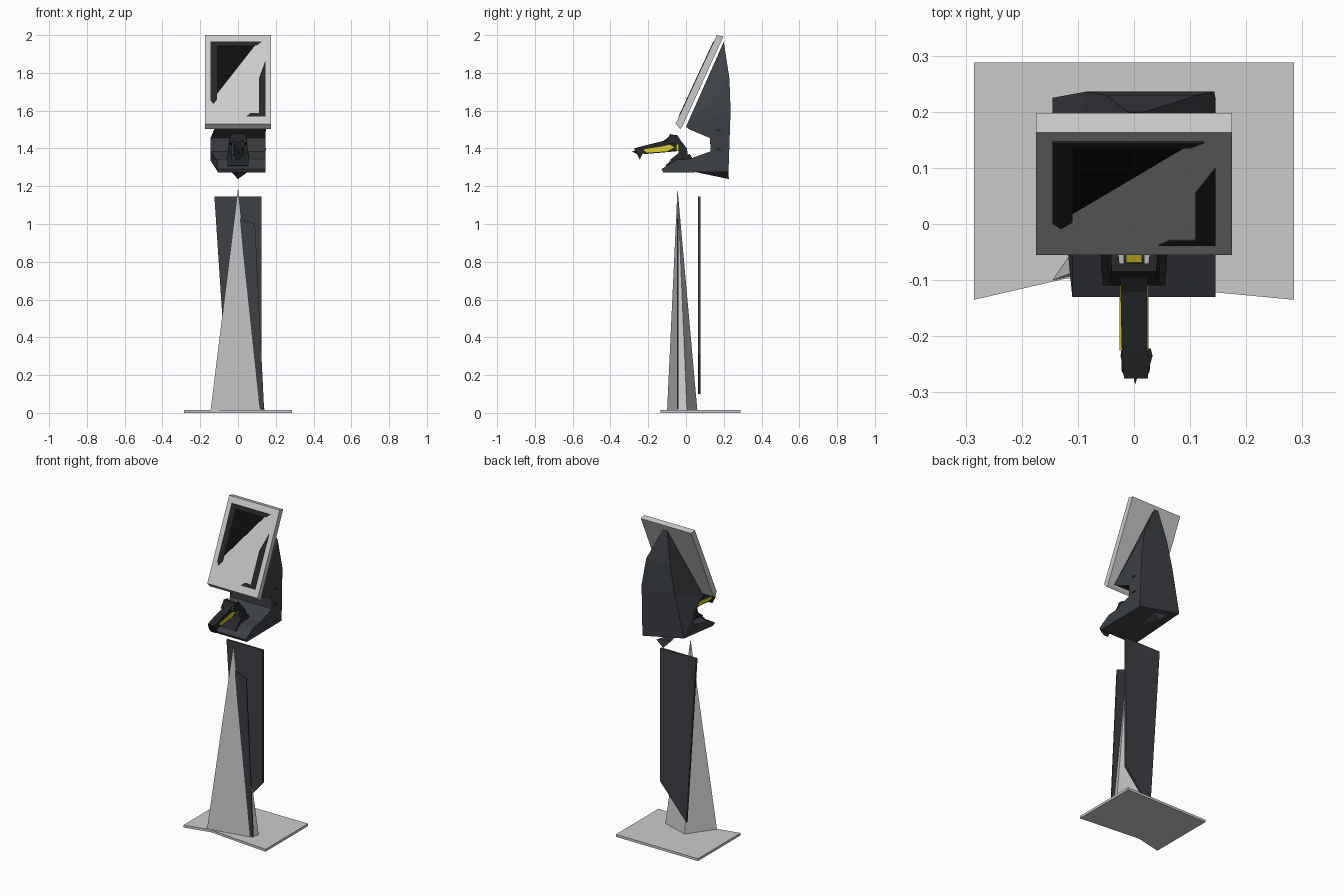
import bpy, bmesh
from mathutils import Vector
from mathutils.geometry import tessellate_polygon


def material(name, rgb):
    m = bpy.data.materials.new(name)
    m.diffuse_color = (*rgb, 1)
    return m


DARK = material("dark_shell", (0.045, 0.05, 0.058))
BLACK = material("black_plastic", (0.018, 0.02, 0.021))
SCREEN = material("screen_black", (0.004, 0.004, 0.004))
YELLOW = material("yellow_trim", (0.75, 0.6, 0.02))
WHITE = material("white_trim", (0.95, 0.95, 0.95))


def finish(name, verts, faces, mat):
    bm = bmesh.new()
    vs = [bm.verts.new(v) for v in verts]
    for f in faces:
        bm.faces.new([vs[i] for i in f])
    bmesh.ops.recalc_face_normals(bm, faces=bm.faces)
    me = bpy.data.meshes.new(name)
    bm.to_mesh(me)
    bm.free()
    ob = bpy.data.objects.new(name, me)
    bpy.context.collection.objects.link(ob)
    if mat:
        me.materials.append(mat)
    return ob


def bridge(name, a, b, flat, mat=None):
    """Join two matching outlines; caps are cut from the flat outline."""
    n = len(a)
    caps = tessellate_polygon([[Vector((p[0], p[1], 0)) for p in flat]])
    faces = [(i, (i + 1) % n, n + (i + 1) % n, n + i) for i in range(n)]
    faces += [tuple(c) for c in caps] + [tuple(n + i for i in c) for c in caps]
    return finish(name, list(a) + list(b), faces, mat)


def loft_x(name, pts, mat=None):
    """Side profile of (y, z, left x, right x[, left z])."""
    left = [(p[2], p[0], p[4] if len(p) > 4 else p[1]) for p in pts]
    return bridge(name, left, [(p[3], p[0], p[1]) for p in pts], pts, mat)


def prism_x(name, pts, x0, x1, mat=None):
    return loft_x(name, [(y, z, x0, x1) for y, z in pts], mat)


def prism_y(name, pts, y0, y1, mat=None):
    return bridge(name, [(x, y0, z) for x, z in pts], [(x, y1, z) for x, z in pts], pts, mat)


# floor plate with an off-centre notch in the front edge
plate = [(-0.285, -0.135), (-0.12, -0.097), (0.285, -0.135), (0.285, 0.288), (-0.285, 0.288)]
bridge("base_plate", [(x, y, 0.003) for x, y in plate], [(x, y, 0.018) for x, y in plate], plate)
bpy.data.objects["base_plate"].location.z = -0.003

# tall pointed column
ring = [(-0.145, -0.10), (0.125, -0.045), (0.14, 0.005), (-0.035, 0.06)]
finish("column", [(x, y, 0.014) for x, y in ring] + [(0, -0.045, 1.19)],
       [(0, 1, 2, 3)] + [(i, (i + 1) % 4, 4) for i in range(4)], None)

# dark panels behind and beside the column
prism_y("rear_panel", [(-0.125, 1.145), (0.125, 1.145), (0.125, 0.31), (-0.056, 0.10)],
        0.064, 0.077, DARK)
prism_y("side_panel", [(0.01, 1.03), (0.09, 1.0), (0.138, 0.02), (0.1, 0.02)],
        -0.047, -0.041, DARK)

# faceted C-shaped head shell
loft_x("head_shell", [
    (0.20, 1.965, -0.01, 0.02), (0.23, 1.77, -0.05, 0.115), (0.236, 1.6, -0.085, 0.143),
    (0.225, 1.275, -0.145, 0.145, 1.335), (-0.12, 1.273, -0.105, 0.145),
    (-0.13, 1.29, -0.11, 0.145), (-0.05, 1.34, -0.11, 0.145), (0.02, 1.345, -0.12, 0.145),
    (0.13, 1.385, -0.145, 0.145), (0.127, 1.455, -0.145, 0.145),
    (0.02, 1.50, -0.12, 0.145), (0.0, 1.515, -0.12, 0.145)], DARK)
finish("head_fin", [(-0.06, 0.222, 1.30), (0.05, 0.222, 1.275), (0, 0.227, 1.238), (0, 0.05, 1.275)],
       [(0, 1, 2), (0, 2, 3), (1, 2, 3), (0, 1, 3)], DARK)
for i, z in enumerate((1.39, 1.49)):
    prism_x(f"shell_latch_{i}", [(0.155, z), (0.19, z), (0.18, z + 0.012), (0.16, z + 0.012)],
            0.135, 0.148, BLACK)

# tilted display slab
prism_x("display", [(-0.055, 1.53), (0.163, 2.0), (0.198, 1.992), (-0.02, 1.515), (-0.03, 1.503)],
        -0.175, 0.175)


def decal(name, pts, lift, mat):
    """Thin inlay on the sloping display face, drawn in front-view x, z."""
    slope = (0.163 + 0.055) / 0.47
    at = lambda x, z, d: (x, -0.055 + (z - 1.53) * slope - d, z)
    bridge(name, [at(x, z, lift) for x, z in pts], [at(x, z, -0.004) for x, z in pts], pts, mat)


decal("display_frame_upper", [(-0.145, 1.965), (0.125, 1.965), (0.10, 1.945), (-0.11, 1.945),
      (-0.11, 1.66), (-0.13, 1.635), (-0.145, 1.655)], 0.003, BLACK)
decal("display_frame_lower", [(0.145, 1.865), (0.145, 1.57), (0.045, 1.57), (0.065, 1.588),
      (0.11, 1.588), (0.11, 1.77)], 0.003, BLACK)
decal("display_screen", [(-0.11, 1.945), (0.09, 1.945), (-0.11, 1.69)], 0.002, SCREEN)

# hand unit resting in the jaw
loft_x("unit_handle", [
    (-0.275, 1.40, -0.018, 0.025), (-0.22, 1.415, -0.022, 0.024), (-0.12, 1.44, -0.024, 0.024),
    (-0.085, 1.465, -0.024, 0.024), (-0.05, 1.42, -0.024, 0.024), (-0.05, 1.385, -0.022, 0.022),
    (-0.22, 1.37, -0.02, 0.022)], BLACK)
loft_x("unit_tip", [
    (-0.275, 1.40, -0.015, 0.022), (-0.235, 1.41, -0.024, 0.033), (-0.222, 1.385, -0.022, 0.03),
    (-0.245, 1.342, -0.012, 0.016), (-0.262, 1.375, -0.022, 0.028)], BLACK)
finish("unit_nib", [(-0.004, -0.26, 1.39), (0.01, -0.26, 1.38), (0.002, -0.286, 1.385),
       (0.002, -0.26, 1.37)], [(0, 1, 2), (1, 3, 2), (3, 0, 2), (0, 3, 1)], BLACK)
prism_x("unit_stripe", [(-0.225, 1.395), (-0.13, 1.41), (-0.085, 1.42), (-0.06, 1.405),
        (-0.10, 1.385), (-0.21, 1.377)], -0.0255, 0.0255, YELLOW)

# cradle: mirrored cheeks, top bridge, foot
for side, s in (("left", -1), ("right", 1)):
    loft_x(f"cradle_cheek_{side}", [
        (-0.11, 1.43, s * 0.03, s * 0.045), (-0.08, 1.475, s * 0.025, s * 0.04),
        (-0.05, 1.47, s * 0.028, s * 0.042), (0.005, 1.40, s * 0.035, s * 0.052),
        (0.01, 1.355, s * 0.035, s * 0.058), (-0.09, 1.335, s * 0.035, s * 0.058),
        (-0.04, 1.375, s * 0.035, s * 0.055), (-0.04, 1.42, s * 0.032, s * 0.048)], BLACK)
    prism_x(f"cradle_lining_{side}", [(-0.075, 1.465), (-0.045, 1.472), (-0.01, 1.41),
            (-0.03, 1.41)], s * 0.018, s * 0.029, WHITE)
prism_x("cradle_bridge", [(-0.11, 1.43), (-0.085, 1.476), (-0.07, 1.474), (-0.08, 1.43)],
        -0.04, 0.04, BLACK)
prism_x("cradle_foot", [(-0.11, 1.31), (-0.05, 1.36), (0.02, 1.37), (0.04, 1.34), (-0.09, 1.305)],
        -0.056, 0.056, BLACK)
prism_x("cradle_pad", [(-0.075, 1.44), (-0.055, 1.45), (-0.02, 1.39), (-0.05, 1.385)],
        -0.014, 0.014, YELLOW)
